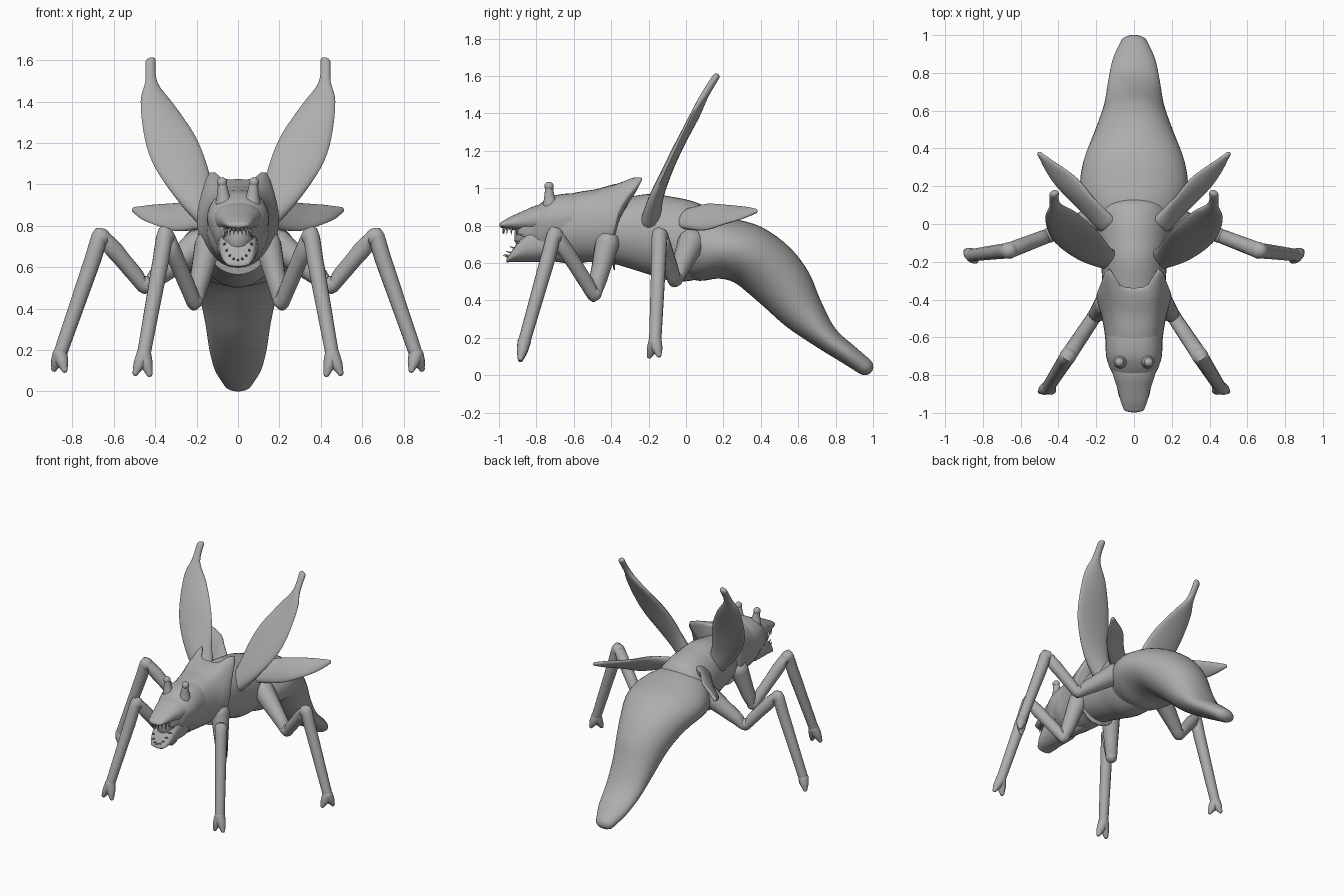
import bpy, bmesh, math
from mathutils import Vector as V

cube = bpy.data.objects.get("Cube")
if cube:
    bpy.data.objects.remove(cube, do_unlink=True)

grey = bpy.data.materials.new("plain_grey")
grey.use_nodes = True
grey.diffuse_color = (0.42, 0.42, 0.42, 1)
grey.node_tree.nodes["Principled BSDF"].inputs["Base Color"].default_value = (0.42, 0.42, 0.42, 1)


def finish(name, bm, mirror=False):
    bmesh.ops.recalc_face_normals(bm, faces=bm.faces)
    me = bpy.data.meshes.new(name)
    bm.to_mesh(me)
    bm.free()
    me.materials.append(grey)
    ob = bpy.data.objects.new(name, me)
    bpy.context.collection.objects.link(ob)
    bpy.ops.object.select_all(action='DESELECT')
    ob.select_set(True)
    bpy.context.view_layer.objects.active = ob
    bpy.ops.object.shade_smooth_by_angle(angle=math.radians(60))
    if mirror:
        mod = ob.modifiers.new("mirror", 'MIRROR')
        mod.use_mirror_merge = False
    return ob


def clamp(x):
    return max(0, min(1, x))


def spline(p0, p1, p2, p3, t):
    return 0.5 * (2 * p1 + (p2 - p0) * t + (2 * p0 - 5 * p1 + 4 * p2 - p3) * t * t
                  + (3 * p1 - p0 - 3 * p2 + p3) * t ** 3)


def tangents(pts):
    n = len(pts)
    return [(pts[min(i + 1, n - 1)] - pts[max(i - 1, 0)]).normalized() for i in range(n)]


def loft(name, stations, segs=24, steps=4, mirror=False, shape=None, power=1):
    """Skin smooth rings given as (centre, half axis, half axis); a low power squares the top."""
    n, rows = len(stations), []
    for i in range(n - 1):
        near = [stations[max(0, min(n - 1, i + k))] for k in (-1, 0, 1, 2)]
        for s in range(steps):
            rows.append([spline(*[q[j] for q in near], s / steps) for j in range(3)])
    rows.append(list(stations[-1]))

    # rounded ends
    def dome(end, before):
        c, a, b = end
        d = (c - before[0]).normalized() * min(a.length, b.length)
        return [(c + d * math.sin(u), a * math.cos(u), b * math.cos(u)) for u in (0.5, 1.0, 1.4)]
    rows = dome(rows[0], rows[1])[::-1] + rows + dome(rows[-1], rows[-2])

    def ring_point(c, a, b, u):
        x, y = math.cos(u), math.sin(u)
        if y > 0:
            x, y = math.copysign(abs(x) ** power, x), y ** power
        return c + a * x + b * y

    bm = bmesh.new()
    angs = [2 * math.pi * k / segs for k in range(segs)]
    rings = [[bm.verts.new(ring_point(c, a, b, u)) for u in angs] for c, a, b in rows]
    for r, q in zip(rings, rings[1:]):
        for k in range(segs):
            m = (k + 1) % segs
            bm.faces.new((r[k], r[m], q[m], q[k]))
    bm.faces.new(rings[0])
    bm.faces.new(rings[-1])
    if shape:
        for v in bm.verts:
            shape(v.co)
    return finish(name, bm, mirror)


def trunk(name, rows, upright=False, **kw):
    """Body section from rows of y, z, half width, half height."""
    pts = [V((0, y, z)) for y, z, w, h in rows]
    out = []
    for p, t, (y, z, w, h) in zip(pts, tangents(pts), rows):
        up = V((0, 0, 1)) if upright else V((0, -t.z, t.y))
        out.append((p, V((w, 0, 0)), up * h))
    return loft(name, out, segs=36, **kw)


def limb(name, pts, radii, normal, **kw):
    out = []
    for p, t, r in zip(pts, tangents(pts), radii):
        a = (normal - t * normal.dot(t)).normalized()
        out.append((p, a * r, t.cross(a) * r))
    return loft(name, out, segs=14, mirror=True, **kw)


def ball(name, centre, radius):
    bm = bmesh.new()
    bmesh.ops.create_uvsphere(bm, u_segments=16, v_segments=10, radius=radius)
    bmesh.ops.translate(bm, verts=bm.verts, vec=centre)
    return finish(name, bm, True)


# Abdomen and thorax
trunk("abdomen", [(-.02, .69, .19, .16), (.08, .685, .255, .18), (.2, .68, .285, .165),
                  (.33, .645, .268, .165), (.445, .56, .222, .165), (.54, .455, .185, .15),
                  (.63, .33, .158, .115), (.75, .2, .138, .07), (.87, .11, .113, .055),
                  (.955, .047, .074, .047)])
trunk("thorax", [(-.58, .79, .13, .16), (-.4, .77, .16, .17), (-.2, .755, .175, .215),
                 (-.08, .73, .19, .225), (.02, .72, .195, .215), (.1, .715, .175, .185),
                 (.15, .7, .12, .12)], upright=True)


# Head: broad brow, narrow chin, open jaws
def narrow_chin(co):
    co.x *= 1 - .35 * clamp((.84 - co.z) / .2)


trunk("head", [(-.55, .785, .15, .185), (-.62, .785, .155, .188), (-.7, .785, .152, .177),
               (-.75, .775, .14, .163), (-.79, .765, .123, .144), (-.82, .76, .1, .12)],
      upright=True, shape=narrow_chin, power=.8)
trunk("upper_jaw", [(-.74, .84, .125, .08), (-.81, .832, .108, .073), (-.87, .824, .088, .055),
                    (-.94, .813, .07, .034), (-.98, .806, .055, .018)],
      upright=True, power=.9)
trunk("lower_jaw", [(-.74, .69, .1, .08), (-.83, .69, .094, .085), (-.875, .673, .088, .067),
                    (-.915, .648, .078, .042), (-.948, .622, .06, .017)],
      upright=True, power=.65)


# Neck shield with two rear horns
def shield(co):
    t = clamp((co.y + .6) / .24)
    horn = math.exp(-((abs(co.x) - .135) / .045) ** 2) * clamp((co.z - .86) / .1)
    co.y += t * t * (.105 * horn - .06 * clamp((.95 - co.z) / .25))
    co.z += t * t * .075 * horn


trunk("neck_shield", [(-.63, .79, .15, .178), (-.56, .795, .158, .188), (-.48, .8, .172, .195),
                      (-.4, .815, .192, .203), (-.345, .82, .198, .205), (-.338, .815, .18, .187)],
      upright=True, shape=shield, power=.85)

# Eye stalks
limb("eye_stalk", [V((.068, -.725, .91)), V((.072, -.73, .955)), V((.076, -.732, 1.005))],
     [.042, .029, .021], V((1, 0, 0)))
ball("eye_knob", V((.077, -.732, 1.01)), .025)


# Teeth
def tooth(bm, base, direction, length=.036, radius=.007):
    d = direction.normalized()
    turn = d.to_track_quat('Z', 'Y').to_matrix().to_4x4()
    turn.translation = base + d * length / 2
    bmesh.ops.create_cone(bm, segments=8, radius1=radius, radius2=.001, depth=length,
                          cap_ends=True, matrix=turn)


upper, lower = bmesh.new(), bmesh.new()
for k in range(11):
    u = math.pi * k / 10
    x, s = math.cos(u), math.sin(u)
    tooth(upper, V((.066 * x, -.87 - .105 * s, .78 + .012 * s)), V((0, -.1, -1)))
    z = .745 - .115 * s
    tooth(lower, V((.07 * x, -.86 - (.75 - z) * .7, z)), V((-.2 * x, -1, .35)))
finish("upper_teeth", upper)
finish("lower_teeth", lower)


# Legs: hip, elbow, knee and ankle, then two toes
def leg(name, joints, radii, toes):
    joints = [V(j) for j in joints]
    hip, elbow, knee, ankle = joints
    normal = (elbow - knee).cross(ankle - knee).normalized()
    pts, rad = [joints[0]], [radii[0]]
    for p, q, r, s in zip(joints, joints[1:], radii, radii[1:]):
        for f in (.2, .5, .8, 1):
            pts.append(p.lerp(q, f))
            rad.append(r + (s - r) * f)
    limb(name, pts, rad, normal, steps=3)
    ball(name + "_knee", knee - V((0, 0, .012)), radii[2] * 1.05)
    ball(name + "_elbow", elbow + V((0, 0, .01)), radii[1] * 1.05)
    for k, toe in enumerate(toes):
        toe = V(toe)
        limb(f"{name}_toe_{k + 1}", [ankle, ankle.lerp(toe, .55), toe], [.036, .029, .015], normal)


leg("front_leg", [(.145, -.42, .71), (.21, -.49, .428), (.35, -.7, .76), (.455, -.865, .18)],
    [.065, .038, .042, .033], [(.495, -.885, .09), (.428, -.885, .085)])
leg("hind_leg", [(.19, .03, .71), (.45, -.06, .508), (.66, -.14, .757), (.86, -.165, .18)],
    [.075, .038, .042, .033], [(.888, -.145, .11), (.838, -.195, .105)])


# Wings: rows of leading point, trailing point and half thickness
def wing(name, rows):
    lead, trail = [V(r[0]) for r in rows], [V(r[1]) for r in rows]
    mids = [(p + q) / 2 for p, q in zip(lead, trail)]
    out = []
    for p, q, m, t, r in zip(lead, trail, mids, tangents(mids), rows):
        a = (p - q) / 2
        out.append((m, a, t.cross(a).normalized() * r[2]))
    loft(name, out, segs=20, mirror=True)


wing("fore_wing", [((.18, -.215, .8), (.08, -.16, .87), .05),
                   ((.29, -.185, .92), (.12, -.135, .98), .036),
                   ((.4, -.115, 1.08), (.155, -.085, 1.11), .027),
                   ((.45, -.05, 1.22), (.21, -.022, 1.24), .024),
                   ((.47, .035, 1.4), (.305, .06, 1.38), .021),
                   ((.447, .09, 1.5), (.39, .108, 1.49), .02),
                   ((.448, .155, 1.59), (.398, .165, 1.6), .019)])
wing("hind_wing", [((.18, -.03, .79), (.11, .03, .89), .035),
                   ((.3, .09, .775), (.2, .12, .917), .024),
                   ((.41, .2, .808), (.3, .24, .908), .019),
                   ((.47, .29, .835), (.41, .32, .9), .016),
                   ((.507, .368, .866), (.492, .373, .89), .012)])
